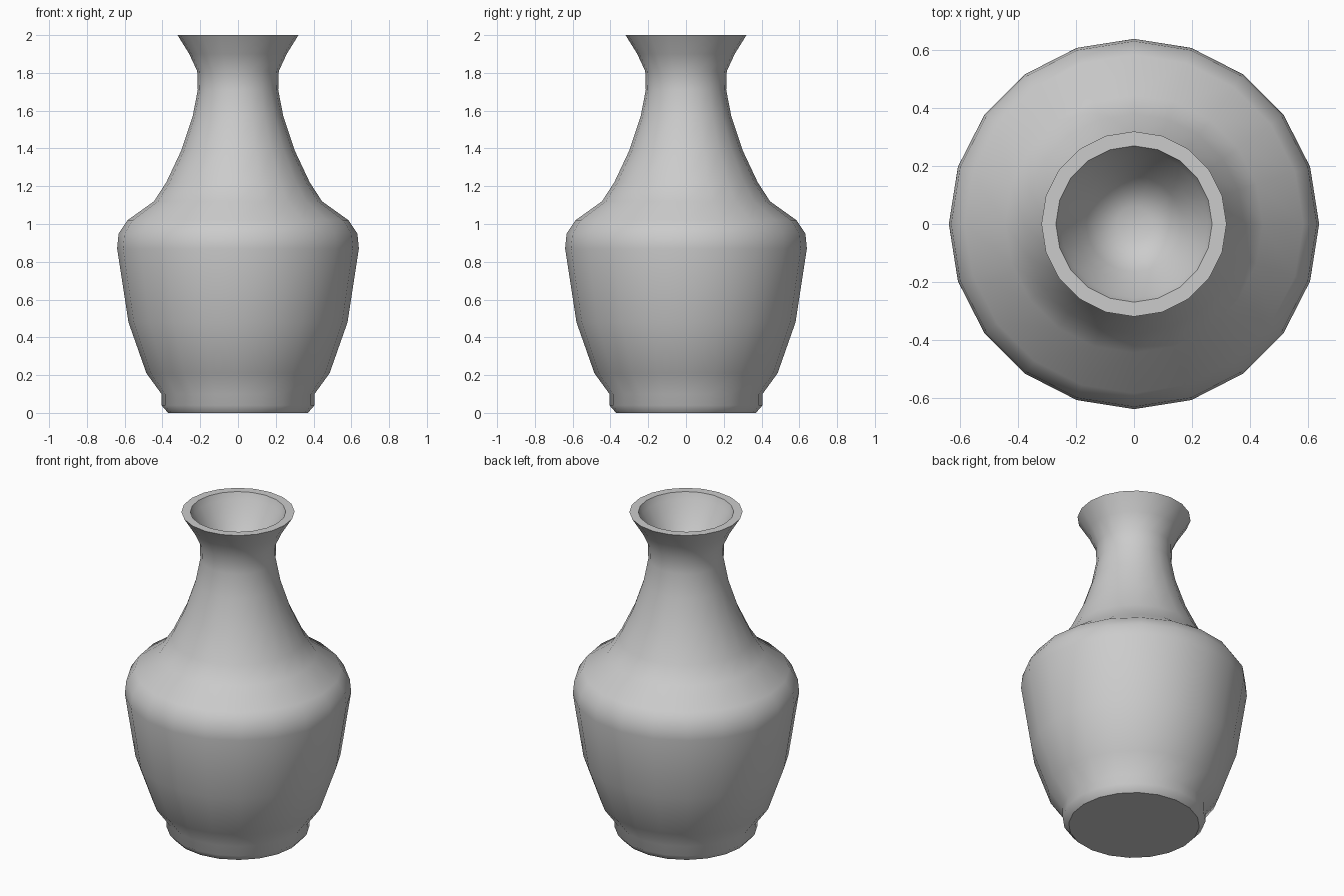
import bpy, bmesh, math

if "Cube" in bpy.data.objects:
    bpy.data.objects.remove(bpy.data.objects["Cube"])

SIDES = 20

# Profile as (radius, height): foot, body, shoulder, neck, lip, hollow mouth
profile = [
    (0.37, 0.0), (0.405, 0.04), (0.405, 0.10), (0.485, 0.21), (0.58, 0.48),
    (0.64, 0.87), (0.632, 0.95), (0.585, 1.02), (0.445, 1.12), (0.38, 1.22),
    (0.30, 1.39), (0.24, 1.57), (0.213, 1.71), (0.216, 1.81), (0.258, 1.90),
    (0.32, 2.0), (0.27, 2.0), (0.255, 1.96), (0.205, 1.88), (0.165, 1.81),
    (0.12, 1.76), (0.06, 1.73),
]

# Vase: rings joined by quads, capped at the base and inside the mouth
bm = bmesh.new()
rings = []
for r, z in profile:
    angles = [2 * math.pi * i / SIDES for i in range(SIDES)]
    rings.append([bm.verts.new((r * math.cos(a), r * math.sin(a), z)) for a in angles])
for low, high in zip(rings, rings[1:]):
    for i in range(SIDES):
        j = (i + 1) % SIDES
        bm.faces.new((low[i], low[j], high[j], high[i]))
bm.faces.new(rings[0][::-1])
bm.faces.new(rings[-1])

mesh = bpy.data.meshes.new("vase")
bm.to_mesh(mesh)
bm.free()
vase = bpy.data.objects.new("vase", mesh)
bpy.context.collection.objects.link(vase)

# Smooth walls with crisp lip and base
bpy.context.view_layer.objects.active = vase
vase.select_set(True)
bpy.ops.object.shade_smooth_by_angle(angle=math.radians(42))
